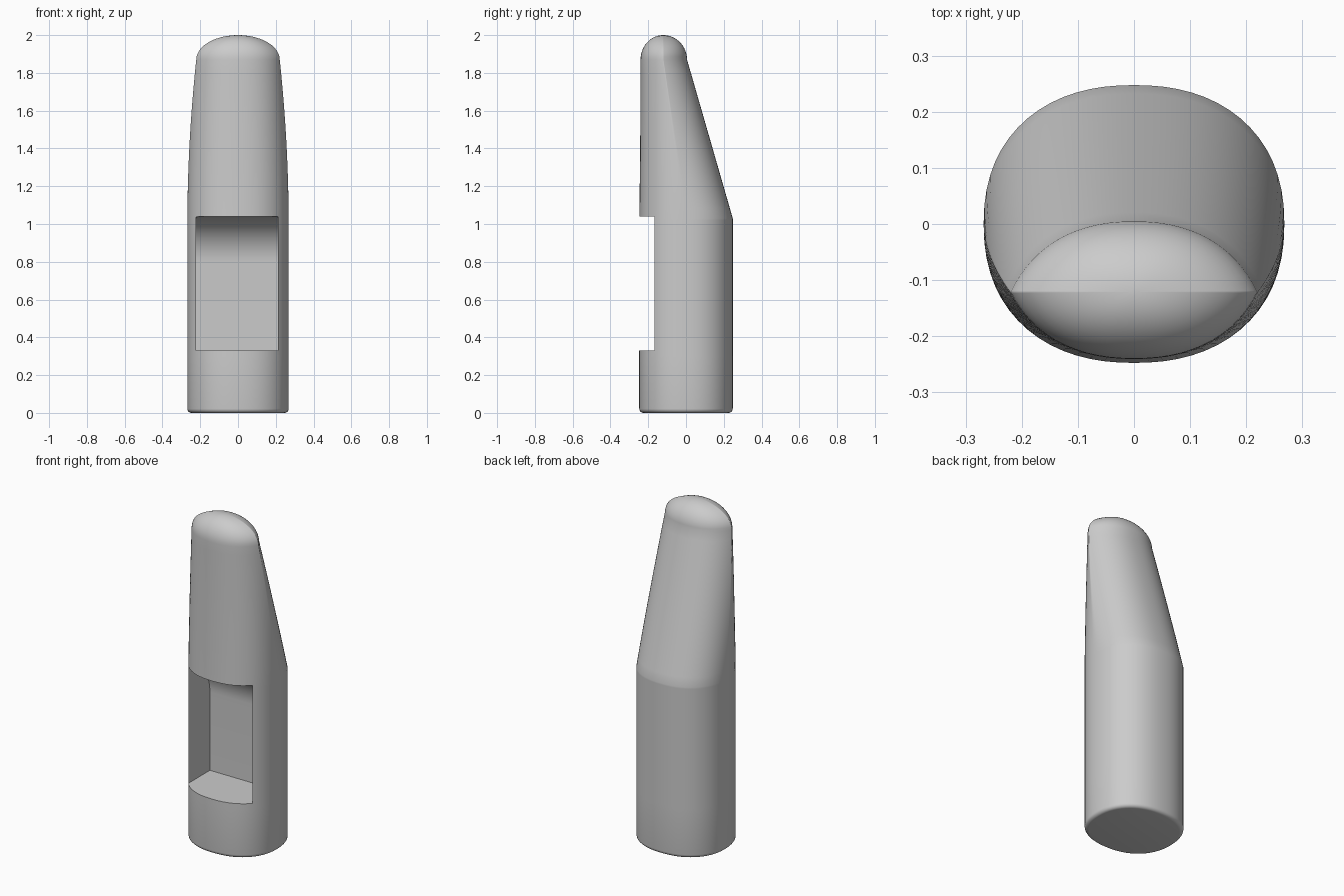
import bpy, bmesh
from math import sin, cos, pi

if "Cube" in bpy.data.objects:
    bpy.data.objects.remove(bpy.data.objects["Cube"])

A, B, N = 0.268, 0.2475, 2.25      # half width, half depth, roundness of the section
HALF = 32                          # segments per half section
BEND, SHOULDER, TOP = 1.03, 1.87, 2.0


def arc(t):
    return max(0.0, 1 - abs(t) ** N) ** (1 / N)


def section(z, inset=0.0, scale=1.0):
    """Closed outline at height z; above the bend the back face slides forward."""
    zz = min(z, SHOULDER)
    shift = max(0.0, zz - BEND) * 0.288
    u = max(0.0, (zz - BEND) / (SHOULDER - BEND))
    kx = 1 - 0.09 * u ** 1.6
    kf = 1 - 0.055 * u
    we = arc(shift / (2 * B))
    edge_y = -shift / 2
    pts = []
    for i in range(HALF):                       # front, left to right
        t = -we * cos(pi * i / HALF)
        y = -B * arc(t)
        if i == 0:
            y = edge_y
        pts.append((t * A * kx, edge_y + (y - edge_y) * (kf if u else 1)))
    for i in range(HALF):                       # back, right to left
        t = we * cos(pi * i / HALF)
        y = B * arc(t) - shift if i else edge_y
        pts.append((t * A * kx, y))
    cy = edge_y
    sx, sy = scale * (1 - inset / A), scale * (1 - inset / B)
    return [(x * sx, cy + (y - cy) * sy, z) for x, y in pts]


def make_object(name, rings):
    bm = bmesh.new()
    loops = [[bm.verts.new(p) for p in r] for r in rings]
    for lo, hi in zip(loops, loops[1:]):
        n = len(lo)
        for i in range(n):
            j = (i + 1) % n
            bm.faces.new((lo[i], lo[j], hi[j], hi[i]))
    bm.faces.new(loops[0][::-1])
    bm.faces.new(loops[-1])
    bmesh.ops.recalc_face_normals(bm, faces=bm.faces)
    me = bpy.data.meshes.new(name)
    bm.to_mesh(me)
    bm.free()
    ob = bpy.data.objects.new(name, me)
    bpy.context.collection.objects.link(ob)
    return ob


# Body: rounded foot, straight shaft, slanted upper half, domed tip
R = 0.022
rings = [section(R * (1 - cos(a)), R * (1 - sin(a)))
         for a in (pi / 2 * i / 5 for i in range(6))]
rings += [section(z) for z in (0.3, 0.7, 1.02, BEND)]
rings += [section(BEND + (SHOULDER - BEND) * i / 16) for i in range(1, 17)]
for i in range(1, 13):
    a = pi / 2 * i / 12.4
    z = SHOULDER + (TOP - SHOULDER) * (sin(a) if i < 12 else 1)
    rings.append(section(z, scale=cos(a)))
body = make_object("body", rings)

# Front pocket: flat back wall that curves forward into the ceiling
floor_y, z0, z1, rad = 0.05, 0.33, 1.04, 0.24
prof = [(-0.4, z0), (floor_y, z0)]
prof += [(floor_y - rad * (1 - cos(a)), z1 - rad + rad * sin(a))
         for a in (pi / 2 * i / 16 for i in range(17))]
prof.append((-0.4, z1))
cutter = make_object("pocket_cutter", [[(x, y, z) for y, z in prof] for x in (-0.222, 0.212)])
cutter.hide_render = True

mod = body.modifiers.new("pocket", 'BOOLEAN')
mod.operation = 'DIFFERENCE'
mod.solver = 'EXACT'
mod.object = cutter
bpy.context.view_layer.objects.active = body
body.select_set(True)
bpy.ops.object.modifier_apply(modifier=mod.name)
bpy.data.objects.remove(cutter)
bpy.ops.object.shade_smooth_by_angle(angle=0.9)
